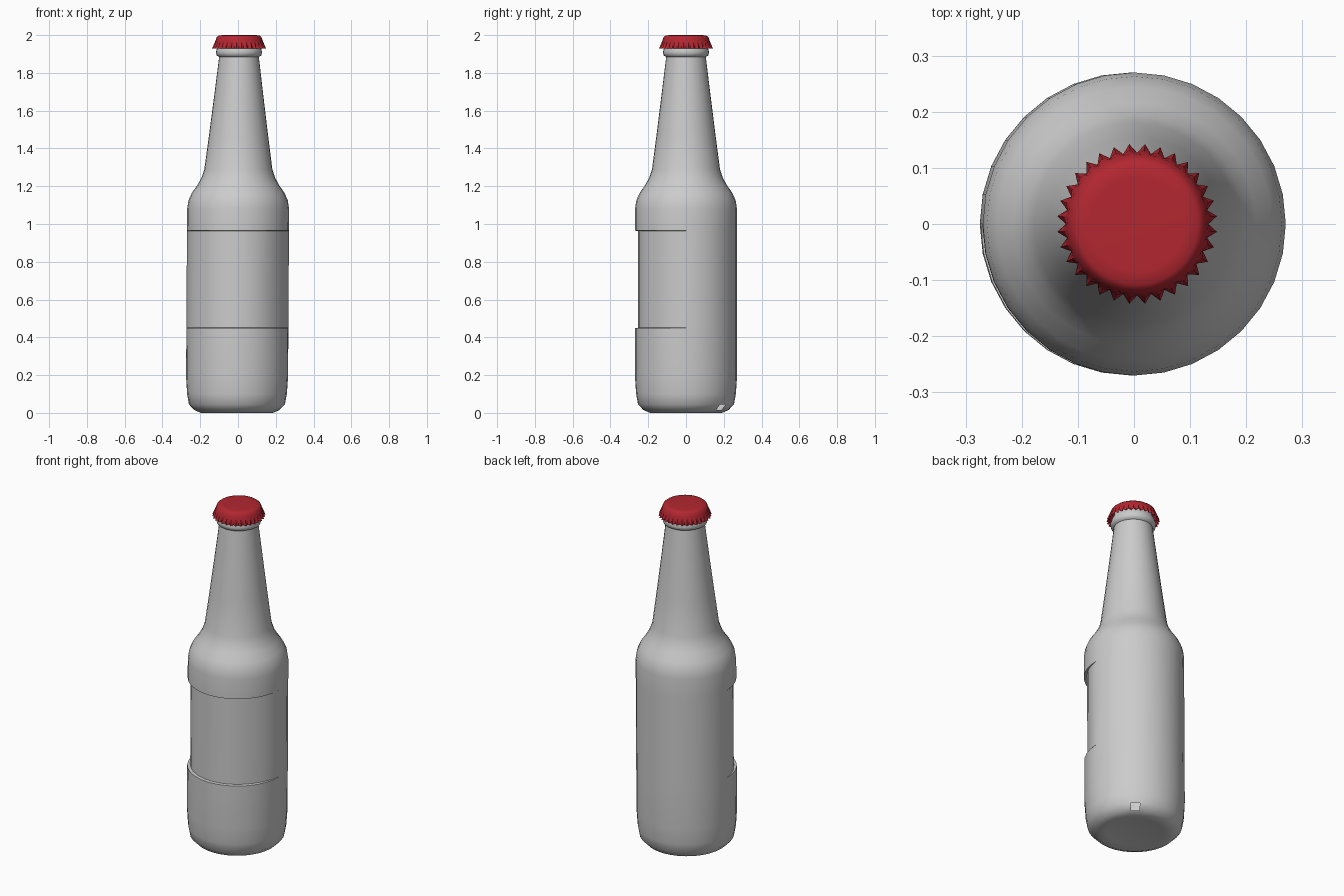
import bpy, bmesh
from math import sin, cos, pi, radians

if "Cube" in bpy.data.objects:
    bpy.data.objects.remove(bpy.data.objects["Cube"])

LEAN = 0.006  # the bottle leans very slightly towards +x


def lathe(name, rings, n, radius, sharp, holes=()):
    """Skin rings of (r, z); radius(ring, side, angle) gives the local radius."""
    bm = bmesh.new()
    loops = []
    for i, (r, z) in enumerate(rings):
        loop = []
        for k in range(n):
            a = 2 * pi * k / n
            q = radius(i, k, a)
            loop.append(bm.verts.new((q * cos(a) + LEAN * (z - 1), q * sin(a), z)))
        loops.append(loop)
    for i in range(len(loops) - 1):
        lo, hi = loops[i], loops[i + 1]
        for k in range(n):
            if (i, k) not in holes:
                j = (k + 1) % n
                bm.faces.new((lo[k], lo[j], hi[j], hi[k]))
    # close both ends where the profile reaches the axis
    bmesh.ops.remove_doubles(bm, verts=bm.verts, dist=1e-5)
    bmesh.ops.recalc_face_normals(bm, faces=bm.faces)
    mesh = bpy.data.meshes.new(name)
    bm.to_mesh(mesh)
    bm.free()
    obj = bpy.data.objects.new(name, mesh)
    bpy.context.collection.objects.link(obj)
    bpy.ops.object.select_all(action='DESELECT')
    obj.select_set(True)
    bpy.context.view_layer.objects.active = obj
    bpy.ops.object.shade_smooth_by_angle(angle=radians(sharp))
    return obj


# Bottle: base, body with label panel, shoulder, neck and lip
body = [(0, 0.012), (0.15, 0.008), (0.19, 0.0), (0.225, 0.015), (0.254, 0.045),
        (0.264, 0.10), (0.27, 0.19), (0.27, 0.449), (0.27, 0.451), (0.27, 0.70),
        (0.27, 0.963), (0.27, 0.965), (0.27, 1.08), (0.263, 1.125), (0.245, 1.165),
        (0.217, 1.205), (0.195, 1.245), (0.18, 1.29), (0.155, 1.48), (0.13, 1.68),
        (0.105, 1.885), (0.118, 1.892), (0.122, 1.91), (0.117, 1.93), (0.105, 1.955),
        (0.10, 1.975), (0, 1.975)]


def bottle_radius(i, k, a):
    # shallow label recess on the front, fading out at the sides
    depth = 0.017 * min(1, max(0, -sin(a)) * 1.7) if 8 <= i <= 10 else 0
    return body[i][0] - depth


# one small gap in the rounded lower edge at the back right
lathe("bottle", body, 32, bottle_radius, 50, holes={(3, 4)})

# Crown cap: smooth top and a skirt flaring into points
cap_rings = [(0, 1.998), (0.085, 2.0), (0.108, 1.998), (0.118, 1.99),
             (0.124, 1.97), (0.126, 1.953), (0.127, 1.93)]
flare = [0, 0, 0, 0, 0.002, 0.007, 0.016]


def cap_radius(i, k, a):
    return cap_rings[i][0] + (flare[i] if k % 2 else 0)


cap = lathe("bottle_cap", cap_rings, 64, cap_radius, 40)
red = bpy.data.materials.new("cap_red")
red.diffuse_color = (0.45, 0.02, 0.03, 1)
red.use_nodes = True
red.node_tree.nodes["Principled BSDF"].inputs["Base Color"].default_value = red.diffuse_color
cap.data.materials.append(red)
